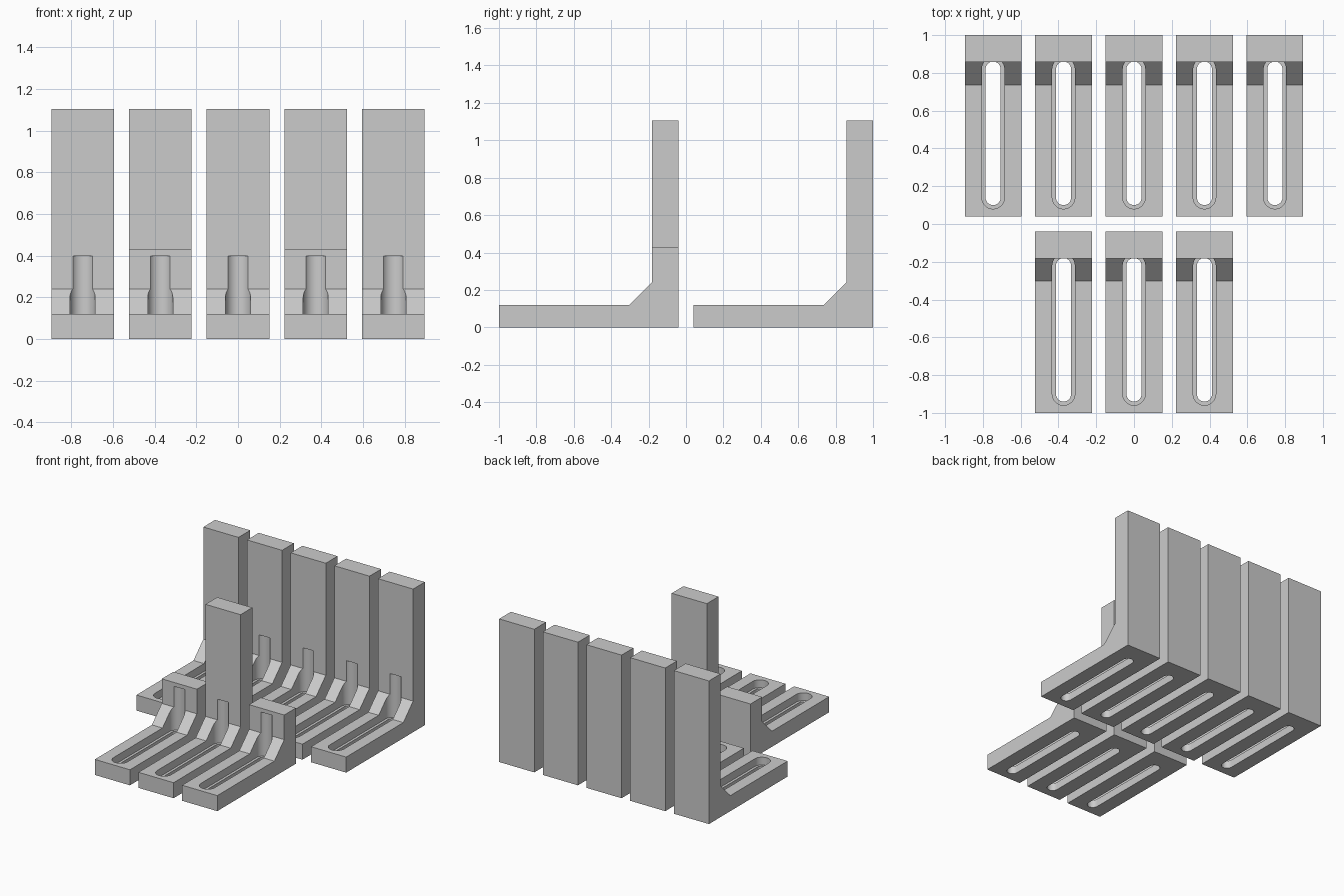
import bpy, bmesh, math

if "Cube" in bpy.data.objects:
    bpy.data.objects.remove(bpy.data.objects["Cube"])

PITCH, WIDTH = 0.373, 0.30
grey = bpy.data.materials.new("plain grey")
grey.diffuse_color = (0.6, 0.6, 0.6, 1)
grey.use_nodes = True
grey.node_tree.nodes["Principled BSDF"].inputs["Base Color"].default_value = grey.diffuse_color


def mesh_object(name, rings):
    """Skin a stack of equal-length closed rings and cap both ends."""
    bm = bmesh.new()
    loops = [[bm.verts.new(p) for p in ring] for ring in rings]
    n = len(loops[0])
    for a, b in zip(loops, loops[1:]):
        for i in range(n):
            j = (i + 1) % n
            bm.faces.new((a[i], a[j], b[j], b[i]))
    bm.faces.new(loops[0])
    bm.faces.new(loops[-1])
    bmesh.ops.recalc_face_normals(bm, faces=bm.faces)
    mesh = bpy.data.meshes.new(name)
    bm.to_mesh(mesh)
    bm.free()
    mesh.materials.append(grey)
    obj = bpy.data.objects.new(name, mesh)
    bpy.context.collection.objects.link(obj)
    return obj


def slot_ring(x, y, r, z, steps=16):
    """Stadium outline running along y with end radius r."""
    ring = []
    for start, cy in ((0, y + 0.80), (math.pi, y + 0.12)):
        for i in range(steps + 1):
            a = start + math.pi * i / steps
            ring.append((x + r * math.cos(a), cy - 0.02 + r * math.sin(a), z))
    return ring


def bracket(name, x, y, height):
    # L-shaped side profile with a sloped gusset in the corner
    profile = [(-0.0, 0), (0.96, 0), (0.96, height), (0.817, height),
               (0.817, 0.24), (0.697, 0.12), (0, 0.12)]
    body = mesh_object(name, [[(x + s * WIDTH / 2, y + py, pz) for py, pz in profile]
                              for s in (-1, 1)])
    # Stepped slot: narrow through the base, wide above the ledge
    cutter = mesh_object("slot_cutter", [slot_ring(x, y, r, z) for r, z in
                         ((0.04, -0.1), (0.04, 0.06), (0.06, 0.06), (0.06, 0.4))])
    cutter.hide_render = True
    mod = body.modifiers.new("slot", 'BOOLEAN')
    mod.operation, mod.solver, mod.object = 'DIFFERENCE', 'EXACT', cutter
    bpy.ops.object.select_all(action='DESELECT')
    body.select_set(True)
    bpy.context.view_layer.objects.active = body
    bpy.ops.object.modifier_apply(modifier=mod.name)
    bpy.data.objects.remove(cutter)
    bpy.ops.object.shade_smooth_by_angle(angle=math.radians(30))


# Back row of five tall brackets
for i in range(-2, 3):
    bracket(f"back_bracket_{i + 3}", i * PITCH, 0.04, 1.105)

# Front row: one tall bracket between two short ones
for i, h in ((-1, 0.43), (0, 1.105), (1, 0.43)):
    bracket(f"front_bracket_{i + 2}", i * PITCH, -1.0, h)
